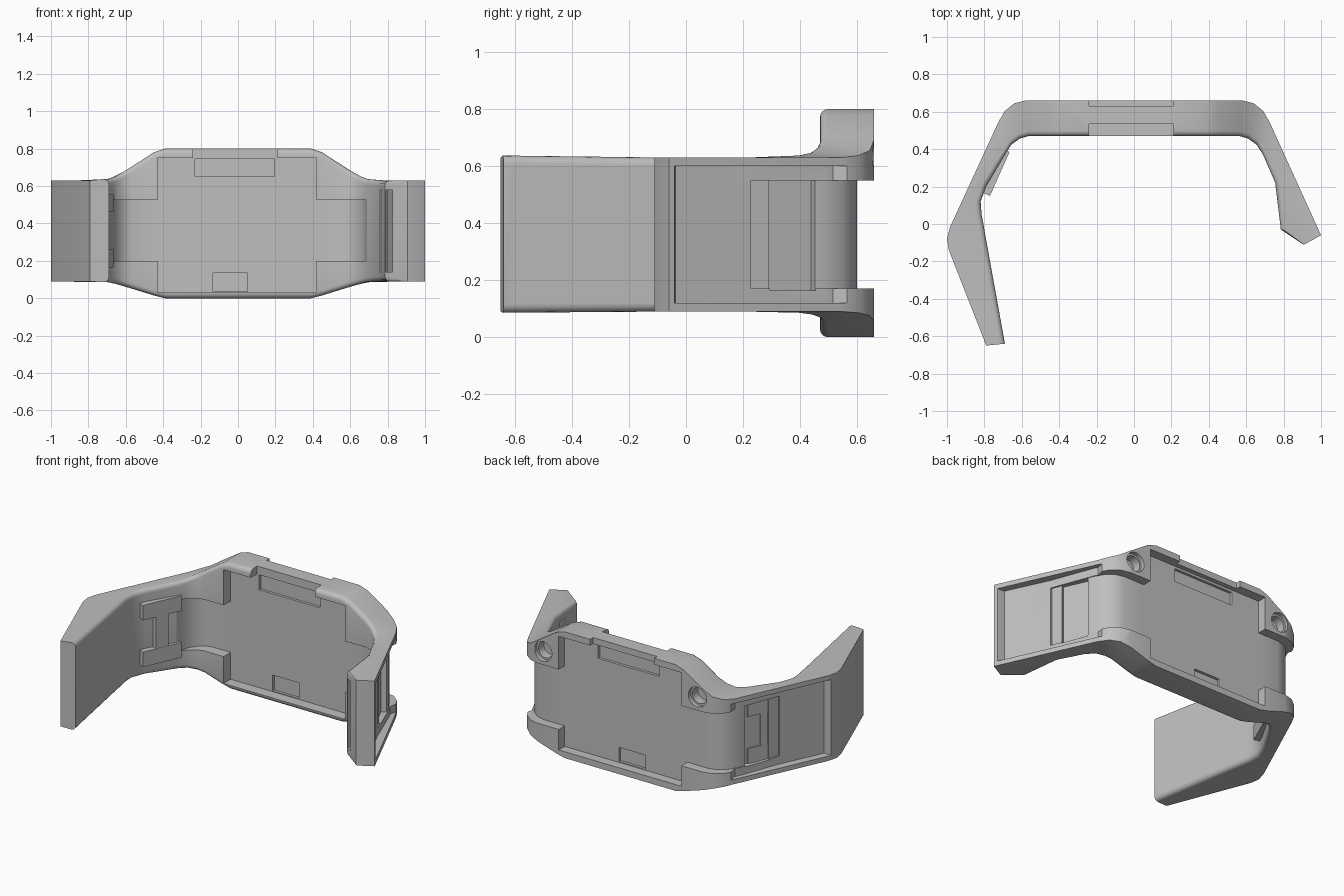
import bpy, bmesh, math

cube = bpy.data.objects.get("Cube")
if cube:
    bpy.data.objects.remove(cube, do_unlink=True)

grey = bpy.data.materials.new("matte_grey")
grey.use_nodes = True
grey.diffuse_color = (0.52, 0.52, 0.52, 1)
grey.node_tree.nodes["Principled BSDF"].inputs["Base Color"].default_value = grey.diffuse_color


def finish(bm, name):
    bmesh.ops.recalc_face_normals(bm, faces=bm.faces)
    mesh = bpy.data.meshes.new(name)
    bm.to_mesh(mesh)
    bm.free()
    mesh.materials.append(grey)
    ob = bpy.data.objects.new(name, mesh)
    bpy.context.collection.objects.link(ob)
    return ob


def loft(name, rings):
    """Skin a row of closed rings and cap both ends."""
    bm = bmesh.new()
    rows = [[bm.verts.new(p) for p in ring] for ring in rings]
    n = len(rows[0])
    for a, b in zip(rows, rows[1:]):
        for i in range(n):
            j = (i + 1) % n
            bm.faces.new((a[i], a[j], b[j], b[i]))
    bm.faces.new(rows[0])
    bm.faces.new(rows[-1])
    return finish(bm, name)


def box(name, centre, size, angle=0):
    ca, sa = math.cos(angle), math.sin(angle)
    bm = bmesh.new()
    bmesh.ops.create_cube(bm, size=1)
    for v in bm.verts:
        x, y, z = (v.co[i] * size[i] for i in range(3))
        v.co = (centre[0] + x * ca - y * sa, centre[1] + x * sa + y * ca, centre[2] + z)
    return finish(bm, name)


def span(name, x0, x1, y0, y1, z0, z1):
    return box(name, ((x0 + x1) / 2, (y0 + y1) / 2, (z0 + z1) / 2), (x1 - x0, y1 - y0, z1 - z0))


def cylinder_y(name, x, z, r, y0, y1):
    ring = [(x + r * math.cos(k * math.tau / 32), z + r * math.sin(k * math.tau / 32)) for k in range(32)]
    return loft(name, [[(px, y, pz) for px, pz in ring] for y in (y0, y1)])


def along(a, b, d):
    """Point at distance d from a towards b."""
    length = math.dist(a, b)
    return tuple(p + (q - p) * d / length for p, q in zip(a, b))


def slab(name, pairs, z0, z1):
    return loft(name, [[(*a, z0), (*a, z1), (*b, z1), (*b, z0)] for a, b in pairs])


def mirror(pairs, s):
    return [((s * a[0], a[1]), (s * b[0], b[1])) for a, b in pairs]


# Lower and upper edge of the band, by distance from the middle
EDGE = [(0.39, 0, 0.8), (0.45, 0.015, 0.78), (0.64, 0.075, 0.655), (0.71, 0.09, 0.63)]


def edge(x):
    x = min(max(abs(x), EDGE[0][0]), EDGE[-1][0])
    for a, b in zip(EDGE, EDGE[1:]):
        if x <= b[0]:
            t = (x - a[0]) / (b[0] - a[0])
            return a[1] + t * (b[1] - a[1]), a[2] + t * (b[2] - a[2])


def band_ring(out, inn):
    """Cross-section with rounded inner corners."""
    width = math.dist(out, inn)
    r = min(0.028, 0.3 * width)
    lo, hi = edge(out[0])
    ring = [(*out, lo), (*out, hi)]
    arc = [(r * (1 - math.sin(k * math.pi / 8)), r * (1 - math.cos(k * math.pi / 8))) for k in range(5)]
    for d, dz in arc:
        p = along(inn, out, d)
        ring.append((*p, edge(inn[0])[1] - dz))
    for d, dz in reversed(arc):
        p = along(inn, out, d)
        ring.append((*p, edge(inn[0])[0] + dz))
    return ring


# Plan of the band as pairs of outer and inner points
corner = [((0.39, 0.66), (0.39, 0.47)), ((0.45, 0.66), (0.45, 0.47)), ((0.58, 0.66), (0.565, 0.47)),
          ((0.64, 0.645), (0.61, 0.457)), ((0.69, 0.605), (0.655, 0.425)), ((0.725, 0.545), (0.69, 0.37))]
short_arm = [((0.866, 0.235), (0.755, 0.22)), ((1.0, -0.06), (0.785, -0.03)), ((0.915, -0.107), (0.905, -0.11))]
long_arm = [((-0.861, 0.25), (-0.79, 0.20)), ((-0.93, 0.10), (-0.82, 0.12)), ((-0.985, -0.02), (-0.815, 0.05)),
            ((-1.0, -0.08), (-0.805, 0.0)), ((-0.99, -0.14), (-0.795, -0.06)), ((-0.79, -0.65), (-0.69, -0.64))]
plan = long_arm[::-1] + mirror(corner, -1)[::-1] + corner + short_arm
band = loft("wrist_band", [band_ring(o, i) for o, i in plan])

cutters = []


def cut(ob):
    ob.hide_render = True
    cutters.append(ob)


# Recesses on both faces of the back wall
cut(span("back_panel_cut", -0.43, 0.43, 0.6, 0.8, 0.04, 0.76))
cut(span("inner_panel_cut", -0.43, 0.42, 0.3, 0.54, 0.03, 0.75))
arm_slope = math.atan2(-0.605, 0.275)
for s in (1, -1):
    # Outer groove wrapping round the corner
    wrap = [((0.35, 0.66), (0.35, 0.47))] + corner[1:] + [short_arm[0]]
    cut(slab("corner_wrap_cut", mirror([(along(o, i, -0.06), along(o, i, 0.06)) for o, i in wrap], s), 0.17, 0.55))
    # Inner groove fading out into the arm
    fade = zip([((0.35, 0.66), (0.35, 0.47))] + corner[1:], (0.07, 0.07, 0.07, 0.06, 0.035, 0.001))
    cut(slab("inner_corner_cut", mirror([(along(i, o, -0.06), along(i, o, d)) for (o, i), d in fade], s), 0.2, 0.525))
    # Outer arm panel and its slot
    arm = [((0.713, 0.565), (0.68, 0.39)), corner[-1], short_arm[0], ((0.991, -0.04), (0.785, -0.03))]
    cut(slab("arm_panel_cut", mirror([(along(o, i, -0.06), along(o, i, 0.05)) for o, i in arm], s), 0.12, 0.6))
    cut(box("arm_slot_cut", (s * 0.795, 0.39, 0.357), (0.17, 0.14, 0.385), s * arm_slope))
    # Stepped screw holes in the upper lugs
    cut(cylinder_y("screw_hole_cut", s * 0.54, 0.635, 0.05, 0.58, 0.75))
    cut(cylinder_y("screw_rim_cut", s * 0.54, 0.635, 0.062, 0.635, 0.75))

# Notches in the upper rim, and shallow pockets in the back wall
cut(span("inner_notch_cut", -0.24, 0.21, 0.3, 0.535, 0.7, 0.95))
cut(span("back_notch_cut", -0.24, 0.21, 0.63, 0.8, 0.7, 0.95))
for x0, x1, z0, z1 in ((-0.23, 0.195, 0.65, 0.745), (-0.135, 0.05, 0.035, 0.135)):
    cut(span("inner_pocket_cut", x0, x1, 0.4, 0.557, z0, z1))
    cut(span("back_pocket_cut", x0, x1, 0.583, 0.8, z0 + 0.01, z1))

# Long arm inner panel and slot, and the strap tunnel in the short arm
long_slope = math.atan2(0.58, -0.105)
cut(box("long_panel_cut", (-0.758, -0.2625, 0.36), (0.696, 0.06, 0.48), long_slope))
cut(box("long_slot_cut", (-0.779, -0.1475, 0.362), (0.157, 0.12, 0.355), long_slope))
tunnel = [((0.82, -0.15), (0.787, -0.15)), ((0.83, 0.04), (0.795, 0.04)),
          ((0.80, 0.16), (0.785, 0.11)), ((0.69, 0.22), (0.69, 0.14))]
cut(slab("strap_tunnel_cut", tunnel, 0.14, 0.58))

for c in cutters:
    mod = band.modifiers.new(c.name, "BOOLEAN")
    mod.operation, mod.solver, mod.object = "DIFFERENCE", "EXACT", c

bpy.ops.object.select_all(action="DESELECT")
band.select_set(True)
bpy.context.view_layer.objects.active = band
bpy.ops.object.convert(target="MESH")
bpy.ops.object.shade_smooth_by_angle(angle=math.radians(30))
for c in cutters:
    bpy.data.objects.remove(c, do_unlink=True)

# I-shaped clip on the inside of the long arm
clip_slope = math.atan2(0.235, 0.105)
for name, z in (("clip_lower_bar", 0.212), ("clip_upper_bar", 0.508)):
    box(name, (-0.745, 0.28, z), (0.257, 0.06, 0.095), clip_slope)
box("clip_web", (-0.745, 0.28, 0.36), (0.085, 0.058, 0.21), clip_slope)
